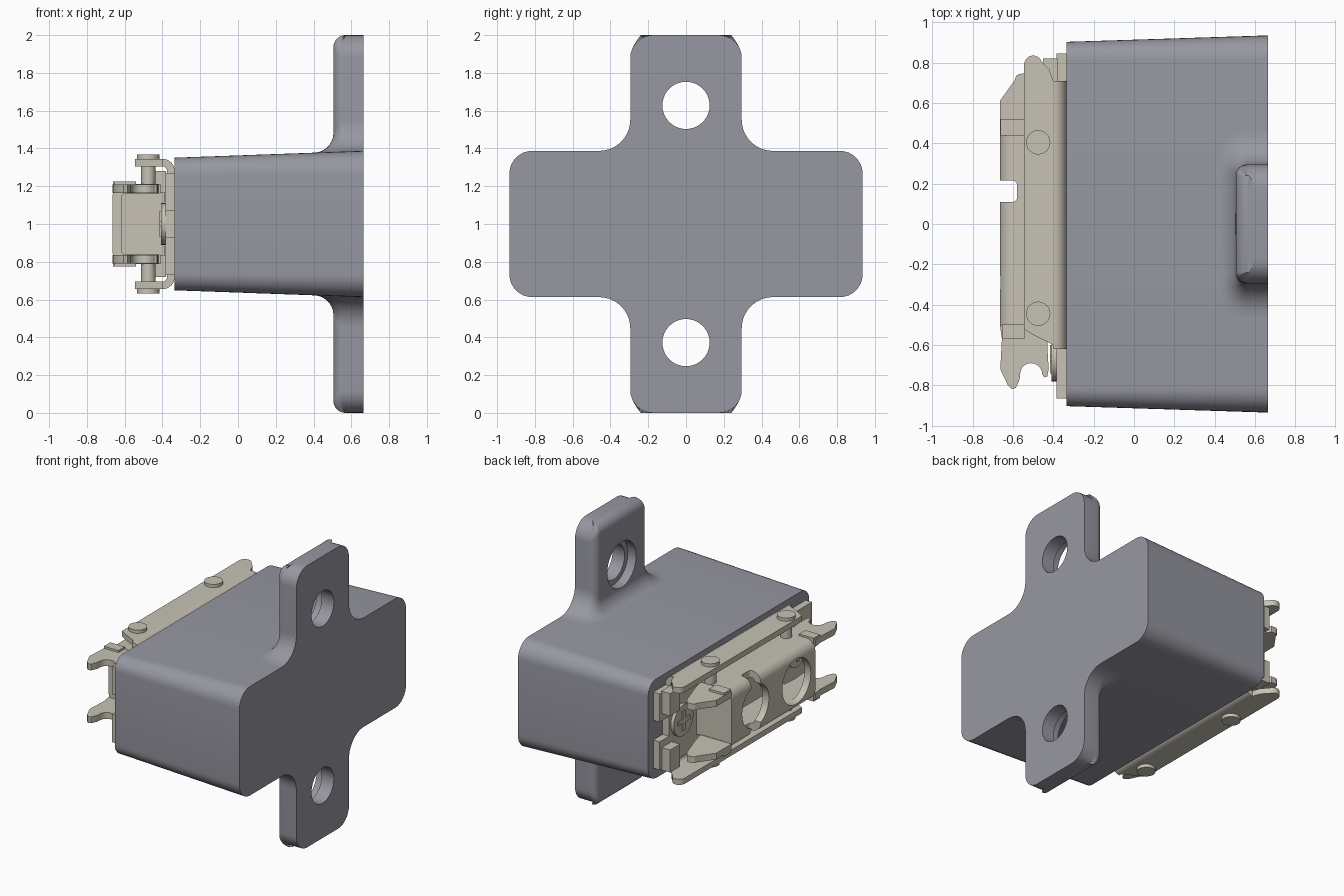
import bpy, bmesh
from math import sin, cos, pi, radians

if "Cube" in bpy.data.objects:
    bpy.data.objects.remove(bpy.data.objects["Cube"])


def material(name, rgb):
    m = bpy.data.materials.new(name)
    m.diffuse_color = (*rgb, 1)
    m.use_nodes = True
    m.node_tree.nodes["Principled BSDF"].inputs["Base Color"].default_value = m.diffuse_color
    return m


GREY = material("grey_plastic", (0.31, 0.31, 0.36))
METAL = material("pale_metal", (0.57, 0.54, 0.46))


def loft(name, rings, mat):
    """Skin a list of closed rings and cap both ends."""
    bm = bmesh.new()
    vs = [[bm.verts.new(p) for p in r] for r in rings]
    n = len(rings[0])
    for a, b in zip(vs, vs[1:]):
        for i in range(n):
            j = (i + 1) % n
            bm.faces.new((a[i], a[j], b[j], b[i]))
    bm.faces.new(vs[0])
    bm.faces.new(vs[-1])
    bmesh.ops.recalc_face_normals(bm, faces=bm.faces)
    me = bpy.data.meshes.new(name)
    bm.to_mesh(me)
    bm.free()
    ob = bpy.data.objects.new(name, me)
    bpy.context.collection.objects.link(ob)
    me.materials.append(mat)
    return ob


def prism(name, pts, axis, a, b, mat=METAL):
    put = {"x": lambda p, d: (d, p[0], p[1]),
           "y": lambda p, d: (p[0], d, p[1]),
           "z": lambda p, d: (p[0], p[1], d)}[axis]
    return loft(name, [[put(p, d) for p in pts] for d in (a, b)], mat)


def both(name, pts, z0, z1):
    """Same plate above and below the middle height z = 1."""
    prism("upper_" + name, pts, "z", z0, z1)
    prism("lower_" + name, pts, "z", 2 - z0, 2 - z1)


def arc(cx, cy, r, a0, a1, n=8):
    return [(cx + r * cos(radians(a0 + (a1 - a0) * i / n)),
             cy + r * sin(radians(a0 + (a1 - a0) * i / n))) for i in range(n + 1)]


def circle(cx, cy, r, n=40):
    return arc(cx, cy, r, 0, 360 - 360 / n, n - 1)


def rect(x0, x1, y0, y1):
    return [(x0, y0), (x1, y0), (x1, y1), (x0, y1)]


def rrect(w, h, r):
    return (arc(w - r, h - r, r, 0, 90) + arc(r - w, h - r, r, 90, 180)
            + arc(r - w, r - h, r, 180, 270) + arc(w - r, r - h, r, 270, 360))


def channel(xb, xo, h, t, r, n=6):
    """U section: web at xb, legs opening towards xo, half height h about z = 1."""
    s = 1 if xo > xb else -1

    def half(o):
        c = r - o
        return [(xo, 1 + h - o)] + [(xb + s * (r - c * sin(pi / 2 * i / n)),
                                     1 + h - r + c * cos(pi / 2 * i / n)) for i in range(n + 1)]
    out, inn = half(0), half(t)
    flip = lambda l: [(x, 2 - z) for x, z in reversed(l)]
    return out + flip(out) + list(reversed(flip(inn))) + list(reversed(inn))


def cut(ob, *cutters):
    bpy.context.view_layer.objects.active = ob
    for c in cutters:
        c.hide_render = True
        m = ob.modifiers.new("cut", "BOOLEAN")
        m.operation, m.solver, m.object = "DIFFERENCE", "EXACT", c
        bpy.ops.object.modifier_apply(modifier=m.name)
        bpy.data.objects.remove(c)


# Tapered body
loft("body", [[(x, y, 1 + z) for y, z in rrect(w, h, r)]
              for x, w, h, r in ((-0.335, 0.903, 0.351, 0.09), (0.665, 0.935, 0.387, 0.12))], GREY)


# Mounting ears: a rounded column flared into the body and rounded at the tip
def ear(name, sign):
    c = 0.055
    base = [(0.665, 0.295, 0, 1)]
    for k, a0 in ((1, 90), (-1, 180)):
        for i in range(9):
            a = radians(a0 + 90 * i / 8)
            nx, ny = cos(a), sin(a)
            base.append((0.505 + c + c * nx, k * (0.295 - c) + c * ny, nx, ny))
    base.append((0.665, -0.295, 0, -1))
    rings = [[], *[[] for _ in range(11)], *[[] for _ in range(9)]]
    for x, y, nx, ny in base:
        R = 0.165 * ny * ny + 0.10 * nx * nx
        r = 0.12 * ny * ny + 0.065 * nx * nx
        col = []
        for i in range(11):
            a = pi / 2 * i / 10
            d = R * (1 - sin(a))
            px = x + nx * d
            top = 0.387 - 0.036 * (0.665 - px)
            col.append((px, y + ny * d, top + R * (1 - cos(a))))
        col.insert(0, (col[0][0], col[0][1], 0.34))
        for i in range(9):
            a = pi / 2 * i / 8
            d = r * (1 - cos(a))
            col.append((x - nx * d, y - ny * d, 1 - r * (1 - sin(a))))
        for ring, (px, py, pz) in zip(rings, col):
            ring.append((px, py, 1 + sign * pz))
    ob = loft(name, rings, GREY)
    z = 1 + sign * 0.628
    cut(ob, prism("hole", circle(0, z, 0.125), "x", 0.4, 0.8, GREY),
        prism("counterbore", circle(0, z, 0.162), "x", 0.4, 0.57, GREY))


ear("upper_ear", 1)
ear("lower_ear", -1)

# Latch base plate with slotted ends and raised pads
prism("base_plate", [(-0.865, 0.73), (-0.865, 0.93), (-0.78, 0.93), (-0.78, 1.07), (-0.865, 1.07),
                     (-0.865, 1.27), (0.845, 1.27), (0.845, 1.07), (0.74, 1.07), (0.74, 0.93),
                     (0.845, 0.93), (0.845, 0.73)], "x", -0.385, -0.33)
both("base_pad", rect(-0.45, -0.38, 0.71, 0.82), 1.12, 1.28)

# Screw heads with a raised cross
for name, y in (("near", -0.67), ("far", 0.61)):
    prism(name + "_screw_head", circle(y, 1, 0.11), "x", -0.408, -0.38)
    for part, a, b in (("flat", 0.07, 0.015), ("upright", 0.015, 0.07)):
        prism(f"{name}_screw_{part}_bar", rect(y - a, y + a, 1 - b, 1 + b), "x", -0.416, -0.40)

# Outer bracket: bent channel plus shaped cheeks
prism("outer_bracket", channel(-0.335, -0.40, 0.345, 0.04, 0.065), "y", -0.62, 0.71)
both("outer_cheek", [(-0.40, -0.60), (-0.40, 0.71), (-0.42, 0.765)]
     + arc(-0.50, 0.79, 0.045, 20, 180) + [(-0.545, -0.52), (-0.50, -0.55)], 1.305, 1.345)

# Rivets joining outer bracket and inner lever
for name, y in (("far", 0.405), ("near", -0.445)):
    both(name + "_rivet_head", circle(-0.475, y, 0.06), 1.34, 1.368)
    both(name + "_rivet_pin", circle(-0.475, y, 0.038, 24), 1.19, 1.345)

# Inner lever: channel with two round openings and a slot
lever = prism("inner_lever", channel(-0.665, -0.41, 0.212, 0.05, 0.07), "y", -0.5, 0.44)
cut(lever, prism("hole_a", circle(0.17, 1, 0.15), "x", -0.8, -0.55),
    prism("hole_b", circle(-0.29, 1, 0.16), "x", -0.8, -0.55),
    prism("slot", [(-0.8, 0.11), (-0.60, 0.11)] + arc(-0.60, 0.13, 0.02, -90, 0, 4)
          + arc(-0.60, 0.195, 0.02, 0, 90, 4) + [(-0.8, 0.215)], "z", 0.7, 1.3))
prism("lever_end_wall", rect(-0.655, -0.39, 0.39, 0.438), "z", 0.83, 1.17)

# Pointed lugs at one end, hooked prongs at the other, bent tabs at the joints
both("end_lug", [(-0.665, 0.44), (-0.665, 0.61), (-0.59, 0.715)] + arc(-0.56, 0.715, 0.03, 150, 90, 4)
     + [(-0.53, 0.745), (-0.50, 0.70), (-0.45, 0.55), (-0.42, 0.44)], 1.165, 1.21)
both("prong", [(-0.665, -0.50), (-0.655, -0.57), (-0.663, -0.72), (-0.625, -0.80), (-0.605, -0.818),
               (-0.585, -0.812), (-0.567, -0.77)] + arc(-0.51, -0.745, 0.055, 180, 0, 10)
     + [(-0.445, -0.76), (-0.43, -0.755), (-0.423, -0.72), (-0.43, -0.60), (-0.42, -0.50)], 1.165, 1.21)
both("far_tab", rect(-0.663, -0.545, 0.44, 0.52), 1.17, 1.225)
both("near_tab", rect(-0.655, -0.54, -0.568, -0.497), 1.17, 1.225)

# Smooth shading with sharp creases
for ob in bpy.data.objects:
    ob.select_set(True)
    bpy.context.view_layer.objects.active = ob
bpy.ops.object.shade_smooth_by_angle(angle=radians(30))
